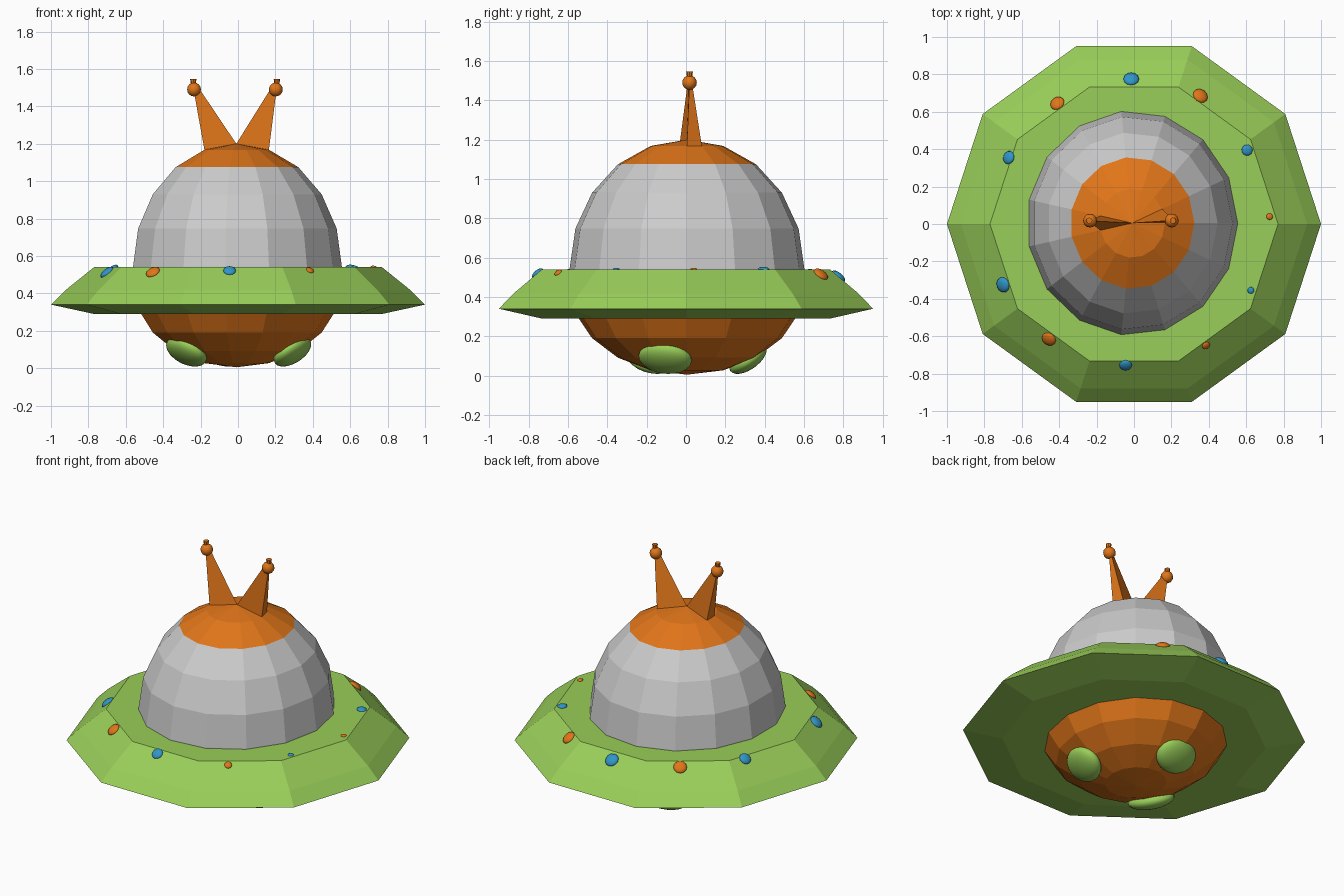
import bpy, bmesh
from math import sin, cos, pi, radians
from mathutils import Vector, Matrix

if "Cube" in bpy.data.objects:
    bpy.data.objects.remove(bpy.data.objects["Cube"])


def material(name, rgb):
    m = bpy.data.materials.new(name)
    m.diffuse_color = (*rgb, 1)
    m.use_nodes = True
    m.node_tree.nodes["Principled BSDF"].inputs["Base Color"].default_value = m.diffuse_color
    return m


ORANGE = material("orange", (0.75, 0.18, 0.01))
GREEN = material("green", (0.32, 0.62, 0.10))
BLUE = material("blue", (0.03, 0.30, 0.58))
CX, CY, RX, RY = -0.009, 0.005, 0.564, 0.60   # body centre and radii


def finish(name, bm, mat=None, smooth=False):
    bmesh.ops.recalc_face_normals(bm, faces=bm.faces[:])
    me = bpy.data.meshes.new(name)
    bm.to_mesh(me)
    bm.free()
    ob = bpy.data.objects.new(name, me)
    bpy.context.collection.objects.link(ob)
    if mat:
        me.materials.append(mat)
    for p in me.polygons:
        p.use_smooth = smooth
    return ob


def lathe(name, profile, sides, mat=None, sx=1, sy=1, cx=0, cy=0):
    """Spin (radius, z) points into a faceted shell; radius 0 makes a pole."""
    bm = bmesh.new()
    rings = []
    for r, z in profile:
        n = sides if r else 1
        rings.append([bm.verts.new((cx + sx * r * cos(2 * pi * i / sides),
                                    cy + sy * r * sin(2 * pi * i / sides), z)) for i in range(n)])
    for a, b in zip(rings, rings[1:]):
        for i in range(sides):
            j = (i + 1) % sides
            quad = [a[i % len(a)], a[j % len(a)], b[j % len(b)], b[i % len(b)]]
            bm.faces.new(list(dict.fromkeys(quad)))
    return finish(name, bm, mat)


def ellipsoid(name, loc, radii, normal, mat, seg=16, rings=10):
    """Ellipsoid whose third axis follows normal and first axis is tangential."""
    n = Vector(normal).normalized()
    t = Vector((0, 0, 1)).cross(n).normalized() if abs(n.z) < 0.999 else Vector((1, 0, 0))
    rot = Matrix((t, n.cross(t), n)).transposed().to_4x4()
    bm = bmesh.new()
    bmesh.ops.create_uvsphere(bm, u_segments=seg, v_segments=rings, radius=1)
    bm.transform(Matrix.Translation(loc) @ rot @ Matrix.Diagonal((*radii, 1)))
    return finish(name, bm, mat, True)


# Ten-sided saucer rim
lathe("saucer_rim", [(0, 0.29), (0.77, 0.29), (1, 0.34), (0.925, 0.415),
                     (0.77, 0.54), (0, 0.54)], 10, GREEN)

# Fifteen-sided body: grey dome, orange cap, orange belly
step = radians(18)
dome = [(sin(k * step), 0.545 + 0.655 * cos(k * step)) for k in range(6)]
belly = [(sin(k * step), 0.455 - 0.45 * cos(k * step)) for k in range(6)]
body = dict(sides=15, sx=RX, sy=RY, cx=CX, cy=CY)
lathe("dome", dome[2:] + [(1, 0.50)], **body)
lathe("dome_cap", dome[:3], mat=ORANGE, **body)
lathe("belly", belly, mat=ORANGE, **body)

# Antennas: triangular facets of the cap drawn out to a narrow tip, with a ball and nub
for side, facet, tip in (("left", 7, (-0.222, 0.015, 1.475)), ("right", 0, (0.19, 0.022, 1.475))):
    base = [Vector((CX, CY, 1.2))]
    for k in (facet, facet + 1):
        a = radians(24 * k)
        base.append(Vector((CX + RX * sin(step) * cos(a), CY + RY * sin(step) * sin(a), dome[1][1])))
    mid = sum(base, Vector()) / 3
    bm = bmesh.new()
    low = [bm.verts.new(p) for p in base]
    top = [bm.verts.new(Vector(tip) + (p - mid) * 0.22) for p in base]
    bm.faces.new(top)
    for i in range(3):
        j = (i + 1) % 3
        bm.faces.new((low[i], low[j], top[j], top[i]))
    finish(side + "_antenna", bm, ORANGE)
    ball = Vector((tip[0] - 0.013 if side == "left" else tip[0] + 0.012, 0.018, 1.49))
    ellipsoid(side + "_antenna_ball", ball, (0.037, 0.037, 0.037), (0, 0, 1), ORANGE, 12, 8)
    bm = bmesh.new()
    bmesh.ops.create_cone(bm, cap_ends=True, segments=8, radius1=0.012, radius2=0.017, depth=0.035)
    bm.transform(Matrix.Translation(ball + Vector((-0.004 if side == "left" else 0.006, 0, 0.038))))
    finish(side + "_antenna_nub", bm, ORANGE)

# Rim lights, seated on the upper slope: x, y, size
lights = [(-0.41, 0.645, 0.04), (-0.015, 0.775, 0.042), (0.355, 0.685, 0.042),
          (0.605, 0.395, 0.03), (0.725, 0.04, 0.018), (0.625, -0.355, 0.018),
          (0.385, -0.65, 0.022), (-0.045, -0.755, 0.034), (-0.455, -0.615, 0.04),
          (-0.70, -0.325, 0.042), (-0.67, 0.355, 0.036)]
for i, (x, y, s) in enumerate(lights):
    d, a = max((x * cos(radians(18 + 36 * k)) + y * sin(radians(18 + 36 * k)),
                radians(18 + 36 * k)) for k in range(10))
    z = 0.54 - max(0, d - 0.732) * 0.82
    slope = 0.82 if d > 0.732 else 0.1
    mat = BLUE if i in (1, 3, 5, 7, 9, 10) else ORANGE
    ellipsoid(f"rim_light_{i + 1}", (x, y, z), (s, s, s * 0.45),
              (slope * cos(a), slope * sin(a), 1), mat, 12, 8)

# Three oval pads under the belly
for i, (deg, r) in enumerate(((-20, 0.31), (100, 0.32), (212, 0.325))):
    a = radians(deg)
    ellipsoid(f"belly_pad_{i + 1}", (r * cos(a), r * sin(a), 0.088), (0.14, 0.11, 0.055),
              (0.6 * cos(a), 0.6 * sin(a), -0.8), GREEN, 24, 14)
